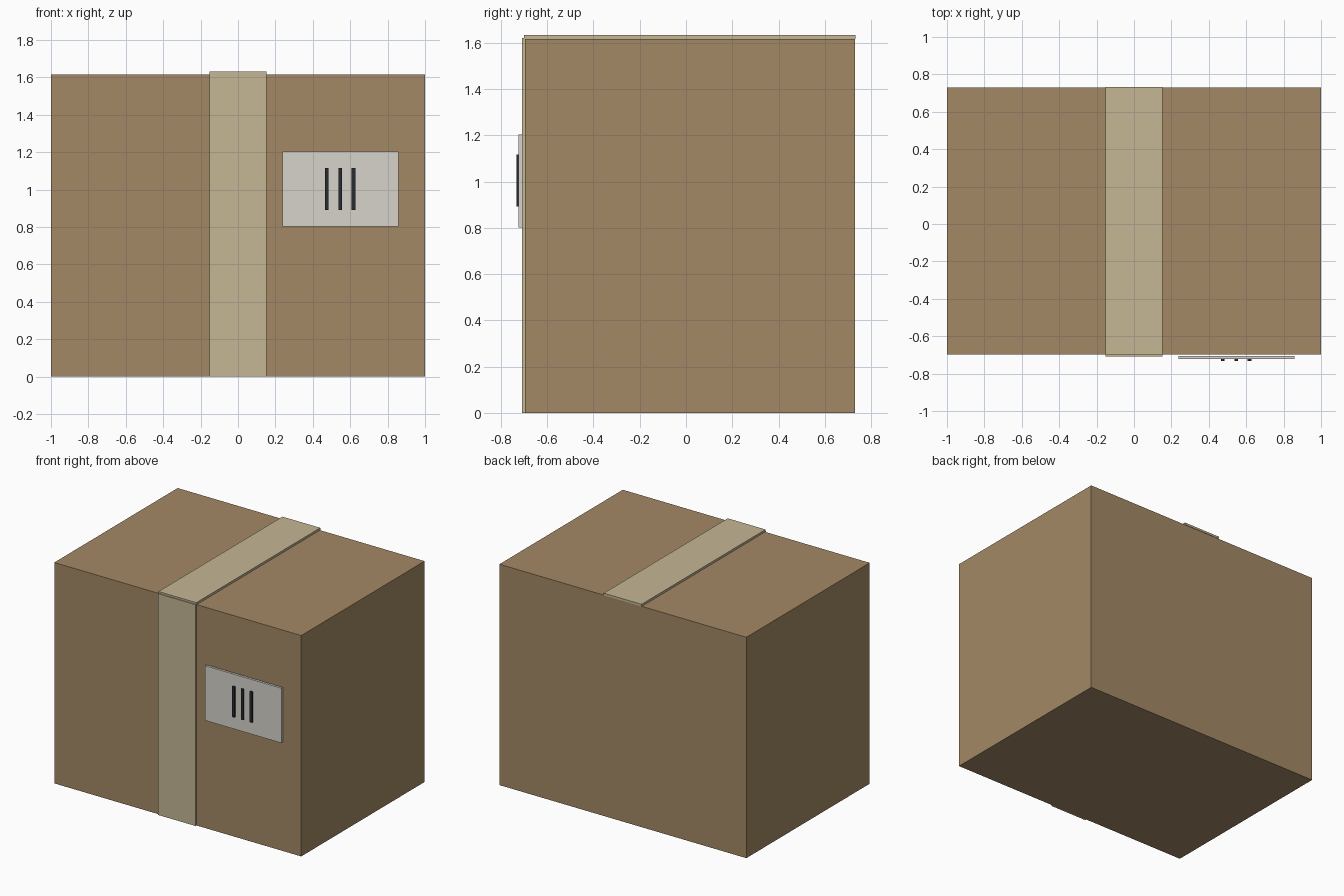
import bpy

if "Cube" in bpy.data.objects:
    bpy.data.objects.remove(bpy.data.objects["Cube"])


def material(name, rgb):
    mat = bpy.data.materials.new(name)
    mat.diffuse_color = (*rgb, 1.0)
    mat.use_nodes = True
    mat.node_tree.nodes["Principled BSDF"].inputs["Base Color"].default_value = mat.diffuse_color
    return mat


def block(name, xs, ys, zs, mat):
    """Box spanning the given (min, max) ranges."""
    spans = (xs, ys, zs)
    bpy.ops.mesh.primitive_cube_add(size=1, location=[(a + b) / 2 for a, b in spans])
    obj = bpy.context.object
    obj.name = name
    obj.scale = [b - a for a, b in spans]
    bpy.ops.object.transform_apply(location=False, rotation=False, scale=True)
    obj.data.materials.append(mat)
    return obj


cardboard = material("cardboard", (0.37, 0.25, 0.13))
tape = material("tape", (0.56, 0.47, 0.30))
paper = material("paper", (0.68, 0.65, 0.60))
ink = material("ink", (0.02, 0.025, 0.03))

# Carton body
block("carton", (-1, 1), (-0.697, 0.730), (0, 1.617), cardboard)

# Packing tape over the top and down the front
block("tape_top", (-0.153, 0.153), (-0.701, 0.733), (1.617, 1.633), tape)
block("tape_front", (-0.153, 0.153), (-0.708, -0.697), (0, 1.62), tape)

# Shipping label with printed bars
block("label", (0.238, 0.857), (-0.723, -0.706), (0.802, 1.203), paper)
for i in range(3):
    x = 0.475 + 0.071 * i
    block(f"label_bar_{i + 1}", (x - 0.01, x + 0.01), (-0.733, -0.723), (0.892, 1.117), ink)
